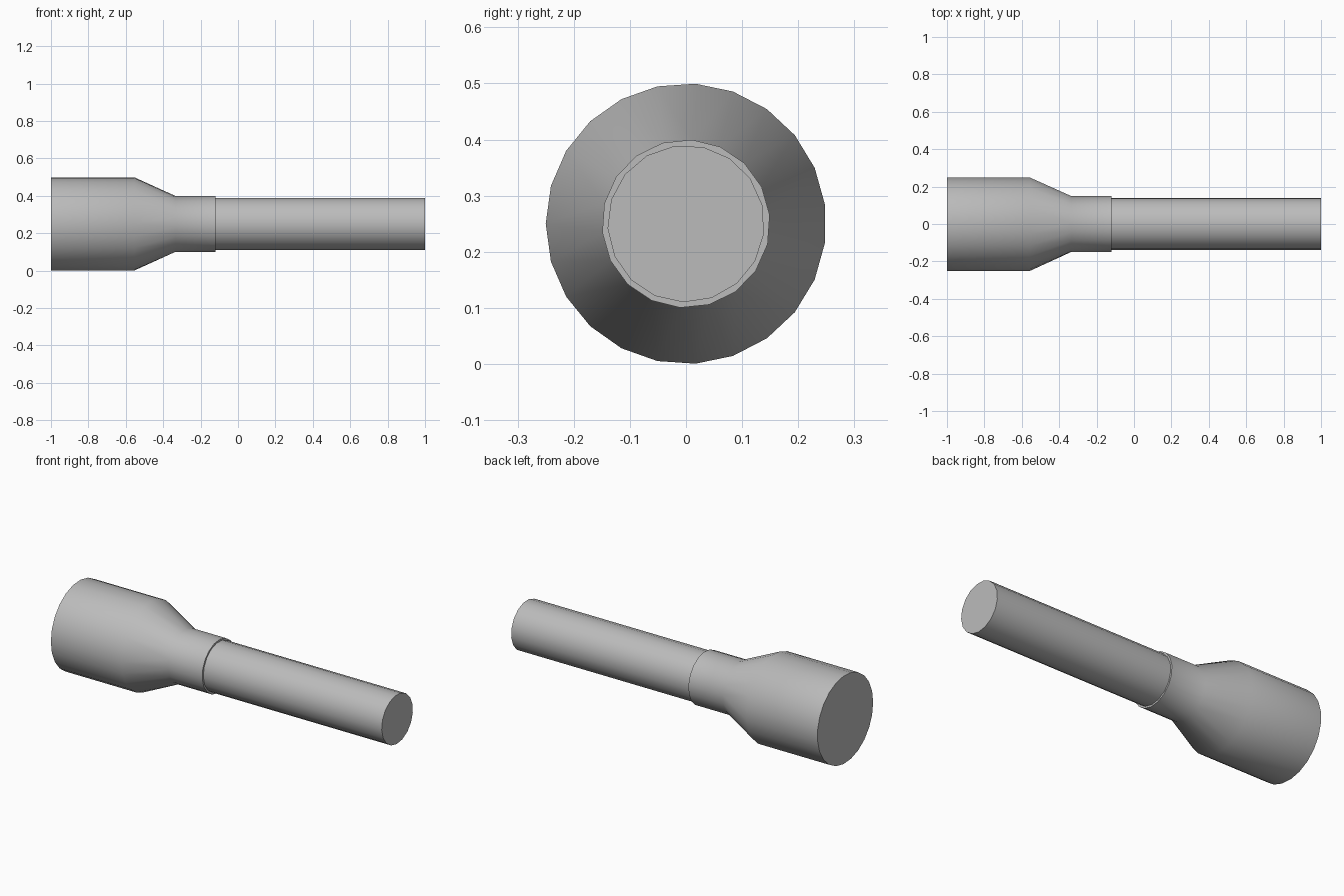
import bpy, bmesh
from math import cos, sin, radians, tau

cube = bpy.data.objects.get("Cube")
if cube:
    bpy.data.objects.remove(cube, do_unlink=True)

AXIS_Z = 0.25

# Plain grey shared by both parts
grey = bpy.data.materials.new("plain_grey")
grey.use_nodes = True
colour = (0.5, 0.5, 0.5, 1)
grey.diffuse_color = colour
grey.node_tree.nodes["Principled BSDF"].inputs["Base Color"].default_value = colour


def add_part(name, rings):
    """Skin a row of (x, radius, sides, phase) rings along the x axis."""
    bm = bmesh.new()
    loops = []
    for x, radius, sides, phase in rings:
        angles = [radians(phase) + tau * i / sides for i in range(sides)]
        verts = [bm.verts.new((x, radius * cos(a), AXIS_Z + radius * sin(a)))
                 for a in angles]
        loops.append([bm.edges.new((v, verts[(i + 1) % sides]))
                      for i, v in enumerate(verts)])
        if len(loops) == 1:
            first = verts
    for a, b in zip(loops, loops[1:]):
        bmesh.ops.bridge_loops(bm, edges=a + b)
    bm.faces.new(first)
    bm.faces.new(verts)
    bmesh.ops.recalc_face_normals(bm, faces=bm.faces[:])
    mesh = bpy.data.meshes.new(name)
    bm.to_mesh(mesh)
    bm.free()
    mesh.materials.append(grey)
    obj = bpy.data.objects.new(name, mesh)
    bpy.context.collection.objects.link(obj)
    bpy.ops.object.select_all(action='DESELECT')
    obj.select_set(True)
    bpy.context.view_layer.objects.active = obj
    bpy.ops.object.shade_smooth_by_angle(angle=radians(35))
    return obj


# Wide sleeve tapering to a narrow collar
wide = (0.25, 23, 180)
narrow = (0.15, 18, 6)
add_part("tapered_sleeve", [(-1, *wide), (-0.555, *wide),
                            (-0.335, *narrow), (-0.12, *narrow)])

# Slim rod coming out of the collar
rod = (0.14, 17, -92)
add_part("rod", [(-0.15, *rod), (1, *rod)])
